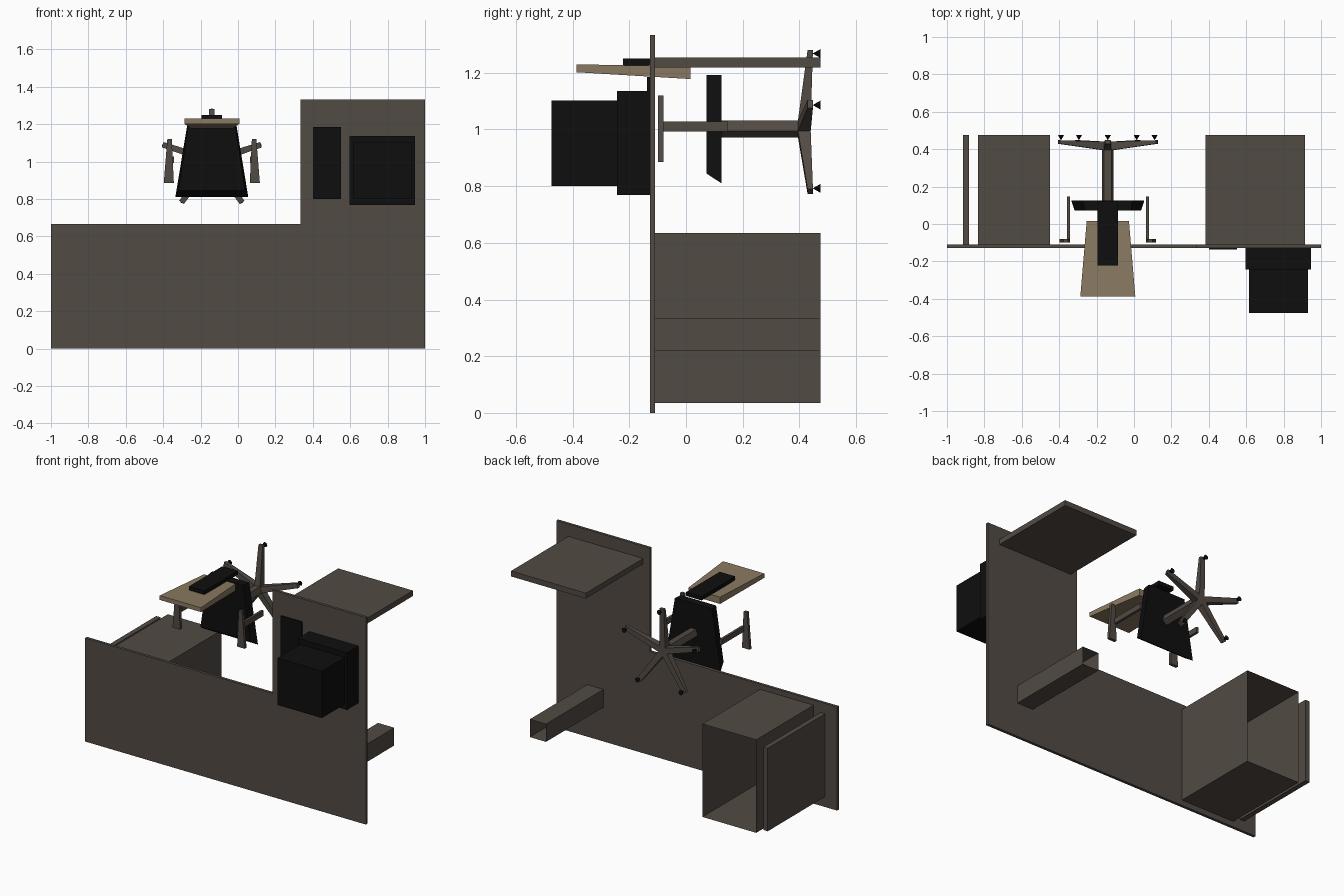
import bpy, bmesh, math
from mathutils import Vector, Matrix

if "Cube" in bpy.data.objects:
    bpy.data.objects.remove(bpy.data.objects["Cube"])


def material(name, rgb):
    m = bpy.data.materials.new(name)
    m.diffuse_color = (*rgb, 1)
    m.use_nodes = True
    m.node_tree.nodes["Principled BSDF"].inputs["Base Color"].default_value = m.diffuse_color
    return m


BROWN = material("dark brown", (0.084, 0.069, 0.058))
TAN = material("tan", (0.255, 0.195, 0.12))
BLACK = material("black", (0.0045, 0.0045, 0.0045))


def finish(name, bm, mat):
    bmesh.ops.recalc_face_normals(bm, faces=bm.faces)
    me = bpy.data.meshes.new(name)
    bm.to_mesh(me)
    bm.free()
    me.materials.append(mat)
    ob = bpy.data.objects.new(name, me)
    bpy.context.collection.objects.link(ob)
    return ob


def loft(name, a, b, mat, caps=True):
    """Solid between two matching outlines; without caps it is an open tube."""
    bm = bmesh.new()
    va = [bm.verts.new(p) for p in a]
    vb = [bm.verts.new(p) for p in b]
    n = len(a)
    for i in range(n):
        j = (i + 1) % n
        bm.faces.new((va[i], va[j], vb[j], vb[i]))
    if caps:
        bm.faces.new(va)
        bm.faces.new(vb[::-1])
    return finish(name, bm, mat)


def rect_y(x, y, z):
    return [(x[0], y, z[0]), (x[1], y, z[0]), (x[1], y, z[1]), (x[0], y, z[1])]


def box(name, x, y, z, mat, caps=True):
    return loft(name, rect_y(x, y[0], z), rect_y(x, y[1], z), mat, caps)


# L-shaped desk top in two boards (the furniture's "up" is -y)
TOP, UNDER, FLOOR = -0.127, -0.109, 0.475
box("desk_top_main", (-1, 1), (TOP, UNDER), (0, 0.667), BROWN)
box("desk_top_return", (0.333, 1), (TOP, UNDER), (0.667, 1.333), BROWN)

# Desk supports: two panels, an open-ended pedestal and a square tube leg
box("return_panel", (0.381, 0.914), (UNDER, FLOOR), (1.219, 1.254), BROWN)
box("end_panel", (-0.915, -0.883), (UNDER, FLOOR), (0.067, 0.601), BROWN)
box("pedestal", (-0.833, -0.45), (UNDER, FLOOR), (0.035, 0.634), BROWN, caps=False)
box("corner_leg", (0.665, 0.78), (UNDER, FLOOR), (0.22, 0.335), BROWN, caps=False)

# Monitor and keyboard
box("monitor_front", (0.597, 0.947), (-0.243, TOP), (0.768, 1.136), BLACK)
box("monitor_back", (0.614, 0.93), (-0.475, -0.243), (0.80, 1.102), BLACK)
box("keyboard", (0.40, 0.55), (-0.137, TOP), (0.80, 1.186), BLACK)

# Chair seat and backrest, tapered
CX, CZ = -0.14, 1.005


def taper(w_low, w_high, y, z):
    return [(CX - w_low, y, z[0]), (CX + w_low, y, z[0]),
            (CX + w_high, y, z[1]), (CX - w_high, y, z[1])]


loft("seat", taper(0.178, 0.125, 0.072, (0.845, 1.193)),
     taper(0.195, 0.132, 0.125, (0.81, 1.193)), BLACK)
loft("backrest", rect_y((CX - 0.147, CX + 0.147), -0.387, (1.202, 1.23)),
     rect_y((CX - 0.113, CX + 0.113), 0.015, (1.178, 1.222)), TAN)
box("backrest_bar", (CX - 0.055, CX + 0.055), (-0.222, 0.12), (1.225, 1.25), BLACK)

# Armrests, mirrored about the chair centre
for s, side in ((-1, "left"), (1, "right")):
    loft(side + "_arm_pad",
         [(CX + s * x, -0.099, z) for x, z in ((0.203, 0.885), (0.257, 0.885), (0.238, 1.12), (0.214, 1.12))],
         [(CX + s * x, -0.08, z) for x, z in ((0.203, 0.885), (0.257, 0.885), (0.238, 1.12), (0.214, 1.12))],
         BROWN)
    box(side + "_arm_post", sorted((CX + s * 0.203, CX + s * 0.219)), (-0.08, 0.148),
        (0.993, 1.028), BROWN)

# Pentagonal column; each of its flats carries one leg
R = 0.033


def ring(y):
    return [(CX + R * math.sin(t), y, CZ + R * math.cos(t))
            for t in (math.radians(36 + 72 * k) for k in range(5))]


loft("column", ring(0.125), ring(0.44), BROWN)

# Five tapered legs with cone casters
flat, half = R * math.cos(math.radians(36)), R * math.sin(math.radians(36))
for k in range(5):
    turn = Matrix.Translation((CX, 0, CZ)) @ Matrix.Rotation(math.radians(72 * k), 4, 'Y')

    def section(r, w, y):
        return [turn @ Vector(p) for p in ((-w, y[0], r), (w, y[0], r), (w, y[1], r), (-w, y[1], r))]

    loft(f"leg_{k + 1}", section(flat, half, (0.395, 0.44)),
         section(0.276, 0.015, (0.429, 0.448)), BROWN)
    hub = turn @ Vector((0, 0.462, 0.263))
    bm = bmesh.new()
    bmesh.ops.create_cone(bm, cap_ends=True, segments=8, radius1=0.016, radius2=0.001, depth=0.026,
                          matrix=Matrix.Translation(hub) @ Matrix.Rotation(math.radians(90), 4, 'X'))
    finish(f"caster_{k + 1}", bm, BLACK)
